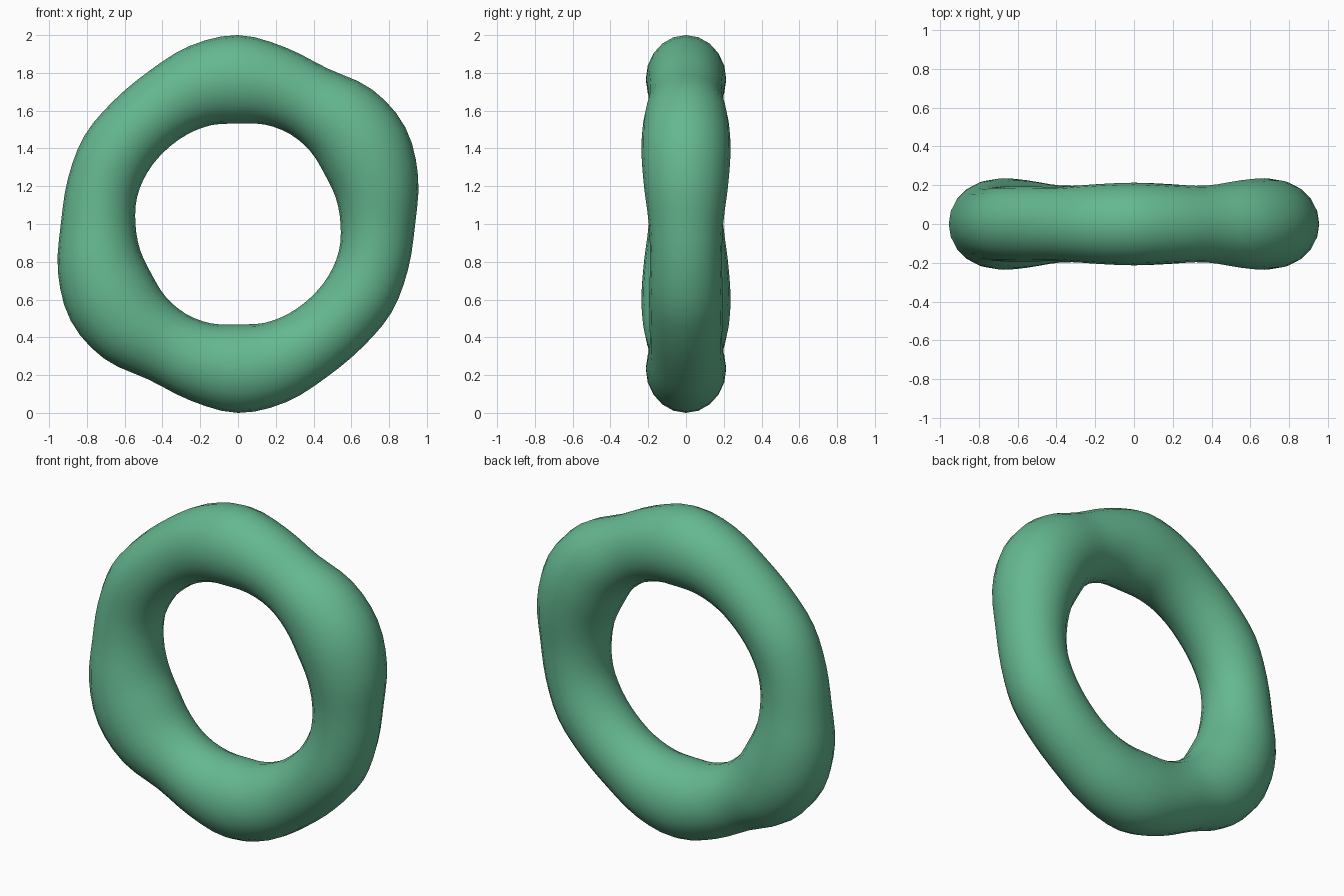
import bpy, bmesh, math

if "Cube" in bpy.data.objects:
    bpy.data.objects.remove(bpy.data.objects["Cube"])

# Ring profile every 15 degrees over half a turn (it repeats after 180 degrees)
OUTER = [.938, .987, 1.023, 1.006, .950, .968, 1.0, .977, .937, .927, .938, .932]
INNER = [.543, .536, .529, .543, .550, .545, .531, .542, .545, .547, .552, .553]
DEPTH = [.197, .222, .236, .225, .198, .203, .213, .205, .192, .193, .195, .190]
MAJOR, MINOR = 72, 20


def sample(table, t):
    """Periodic Catmull-Rom lookup."""
    n = len(table)
    i = math.floor(t)
    f = t - i
    a, b, c, d = (table[(i + k) % n] for k in (-1, 0, 1, 2))
    return b + 0.5 * f * (c - a + f * (2*a - 5*b + 4*c - d + f * (3*(b - c) + d - a)))


# Sweep an oval section around the ring
bm = bmesh.new()
loops = []
for i in range(MAJOR):
    ang = 2 * math.pi * i / MAJOR
    t = math.degrees(ang) / 15
    ro, ri, w = (sample(tab, t) for tab in (OUTER, INNER, DEPTH))
    loop = []
    for j in range(MINOR):
        p = 2 * math.pi * j / MINOR
        r = (ro + ri) / 2 + (ro - ri) / 2 * math.cos(p)
        loop.append(bm.verts.new((r * math.cos(ang), w * math.sin(p),
                                  1 + r * math.sin(ang))))
    loops.append(loop)
for i in range(MAJOR):
    a, b = loops[i], loops[(i + 1) % MAJOR]
    for j in range(MINOR):
        k = (j + 1) % MINOR
        bm.faces.new((a[j], a[k], b[k], b[j])).smooth = True
bmesh.ops.recalc_face_normals(bm, faces=bm.faces)

mesh = bpy.data.meshes.new("ring")
bm.to_mesh(mesh)
bm.free()
ring = bpy.data.objects.new("ring", mesh)
bpy.context.collection.objects.link(ring)

# Green finish
mat = bpy.data.materials.new("green")
mat.diffuse_color = (0.13, 0.48, 0.28, 1)
mat.use_nodes = True
mat.node_tree.nodes["Principled BSDF"].inputs["Base Color"].default_value = mat.diffuse_color
mesh.materials.append(mat)
